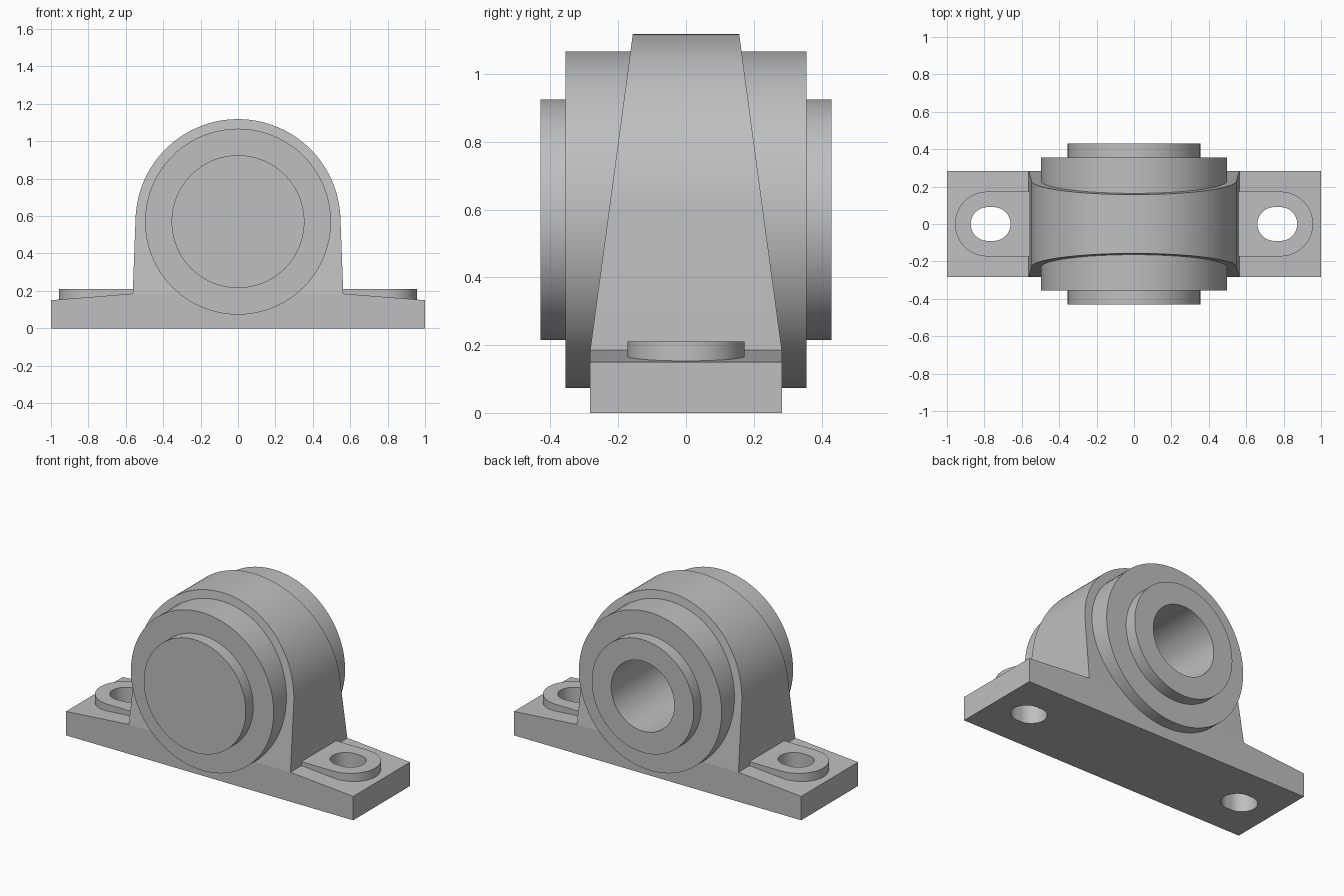
import bpy, bmesh, math
from mathutils import Matrix

if "Cube" in bpy.data.objects:
    bpy.data.objects.remove(bpy.data.objects["Cube"])

AXIS_Z = 0.57      # height of the shaft axis
HALF_BASE = 0.283  # half depth of the base
FOOT_Z = 0.185     # height where the pedestal begins
TOP_Z = 1.118

grey = bpy.data.materials.new("cast grey")
grey.use_nodes = True
grey.diffuse_color = (0.52, 0.52, 0.52, 1)
grey.node_tree.nodes["Principled BSDF"].inputs["Base Color"].default_value = (0.52, 0.52, 0.52, 1)


def add_object(name, bm):
    bmesh.ops.recalc_face_normals(bm, faces=bm.faces)
    mesh = bpy.data.meshes.new(name)
    bm.to_mesh(mesh)
    bm.free()
    mesh.materials.append(grey)
    obj = bpy.data.objects.new(name, mesh)
    bpy.context.collection.objects.link(obj)
    return obj


def activate(obj):
    bpy.ops.object.select_all(action='DESELECT')
    obj.select_set(True)
    bpy.context.view_layer.objects.active = obj


def prism(name, points, start, vector):
    """Extrude a closed outline; start turns each 2D point into a 3D one."""
    bm = bmesh.new()
    face = bm.faces.new([bm.verts.new(start(*p)) for p in points])
    new = bmesh.ops.extrude_face_region(bm, geom=[face])["geom"]
    bmesh.ops.translate(bm, vec=vector,
                        verts=[v for v in new if isinstance(v, bmesh.types.BMVert)])
    return add_object(name, bm)


def arc(cx, cy, r, a0, a1, n):
    angles = [math.radians(a0 + (a1 - a0) * i / n) for i in range(n + 1)]
    return [(cx + r * math.cos(a), cy + r * math.sin(a)) for a in angles]


def slot(x0, x1, r):
    return arc(x1, 0, r, -90, 90, 32) + arc(x0, 0, r, 90, 270, 32)


def cut(obj, cutter):
    mod = obj.modifiers.new("cut", 'BOOLEAN')
    mod.operation = 'DIFFERENCE'
    mod.solver = 'EXACT'
    mod.object = cutter
    activate(obj)
    bpy.ops.object.modifier_apply(modifier=mod.name)


# Base plate with gently sloping feet
base = prism("base_plate",
             [(-1, 0), (1, 0), (1, 0.15), (0.565, FOOT_Z), (-0.565, FOOT_Z), (-1, 0.15)],
             lambda x, z: (x, -HALF_BASE, z), (0, 2 * HALF_BASE, 0))

# Domed pedestal, thinner towards the top
outline = [(-0.563, FOOT_Z), (0.563, FOOT_Z)] + arc(0, AXIS_Z, 0.548, 2, 178, 88)
pedestal = prism("pedestal", outline, lambda x, z: (x, -1, z), (0, 2, 0))
for v in pedestal.data.vertices:
    t = (v.co.z - FOOT_Z) / (TOP_Z - FOOT_Z)
    v.co.y *= HALF_BASE + (0.157 - HALF_BASE) * t

# Clear the inside of the pedestal for the bearing housing
bm = bmesh.new()
bmesh.ops.create_cone(bm, cap_ends=True, segments=96, radius1=0.36, radius2=0.36, depth=2,
                      matrix=Matrix.Translation((0, 0, AXIS_Z)) @ Matrix.Rotation(math.pi / 2, 4, 'X'))
seat_cutter = add_object("seat_cutter", bm)
cut(pedestal, seat_cutter)
bpy.data.objects.remove(seat_cutter)

# Bearing housing turned about the shaft axis, closed in front, bored from the back
profile = [(0, -0.43), (0.355, -0.43), (0.355, -0.355), (0.497, -0.355), (0.497, 0.355),
           (0.355, 0.355), (0.355, 0.43), (0.22, 0.43), (0.22, -0.355), (0, -0.355)]
bm = bmesh.new()
verts = [bm.verts.new((r, y, AXIS_Z)) for r, y in profile]
edges = [bm.edges.new(pair) for pair in zip(verts, verts[1:])]
bmesh.ops.spin(bm, geom=verts + edges, cent=(0, 0, AXIS_Z), axis=(0, 1, 0),
               angle=2 * math.pi, steps=96, use_duplicate=False)
bmesh.ops.remove_doubles(bm, verts=bm.verts, dist=0.0001)
housing = add_object("bearing_housing", bm)

parts = [base, pedestal, housing]

# Raised bolt pads, with slotted holes through pad and base
for side, name in ((1, "left"), (-1, "right")):
    pad = prism(name + "_bolt_pad",
                [(0.53, -0.173)] + arc(0.784, 0, 0.173, -90, 90, 32) + [(0.53, 0.173)],
                lambda x, y: (side * x, y, 0.12), (0, 0, 0.09))
    cutter = prism("slot_cutter", slot(0.75, 0.783, 0.09),
                   lambda x, y: (side * x, y, -0.1), (0, 0, 0.5))
    cut(pad, cutter)
    cut(base, cutter)
    bpy.data.objects.remove(cutter)
    parts.append(pad)

for obj in parts:
    activate(obj)
    bpy.ops.object.shade_smooth_by_angle(angle=math.radians(30))
